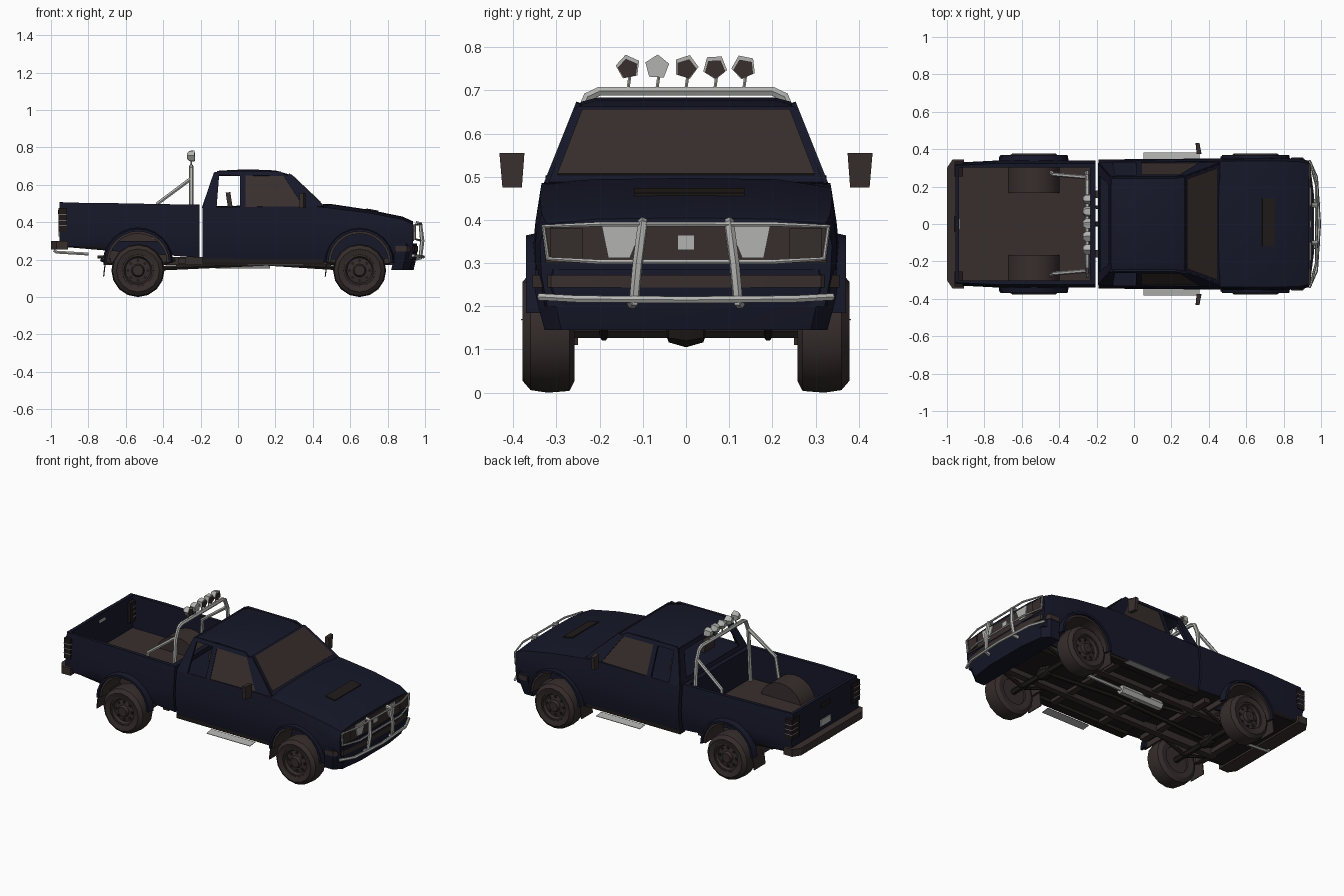
import bpy, bmesh, math
from mathutils import Vector, Matrix

old = bpy.data.objects.get("Cube")
if old:
    bpy.data.objects.remove(old)


def material(name, r, g, b):
    m = bpy.data.materials.new(name)
    m.use_nodes = True
    m.diffuse_color = (r, g, b, 1)
    m.node_tree.nodes["Principled BSDF"].inputs["Base Color"].default_value = (r, g, b, 1)
    return m


NAVY = material("navy paint", .008, .009, .022)
BROWN = material("brown trim", .039, .028, .026)
RUBBER = material("tyre rubber", .036, .026, .025)
DARK = material("dark underside", .014, .011, .010)
CHROME = material("chrome", .45, .45, .44)
LAMP = material("tail lamp", .014, .009, .010)
parts = []


def mesh(name, verts, faces, mat):
    bm = bmesh.new()
    vs = [bm.verts.new(v) for v in verts]
    for f in faces:
        bm.faces.new([vs[i] for i in f])
    bmesh.ops.recalc_face_normals(bm, faces=bm.faces)
    me = bpy.data.meshes.new(name)
    bm.to_mesh(me)
    bm.free()
    me.materials.append(mat)
    ob = bpy.data.objects.new(name, me)
    bpy.context.collection.objects.link(ob)
    parts.append(ob)
    return ob


def loft(name, rings, mat, loop=False):
    """Skin rings of equal point count; cap the ends unless looped."""
    n, k = len(rings[0]), len(rings)
    faces = [(i * n + j, i * n + (j + 1) % n, (i + 1) % k * n + (j + 1) % n, (i + 1) % k * n + j)
             for i in range(k if loop else k - 1) for j in range(n)]
    if not loop:
        faces += [tuple(range(n)), tuple(range((k - 1) * n, k * n))]
    return mesh(name, [p for r in rings for p in r], faces, mat)


def box(name, x, y, z, mat, tilt=0):
    """Box from (min, max) ranges, optionally pitched about its centre."""
    ob = loft(name, [[(x[0], y[0], c), (x[1], y[0], c), (x[1], y[1], c), (x[0], y[1], c)] for c in z], mat)
    if tilt:
        c = Vector((sum(x) / 2, sum(y) / 2, sum(z) / 2))
        ob.data.transform(Matrix.Translation(c) @ Matrix.Rotation(tilt, 4, 'Y') @ Matrix.Translation(-c))
    return ob


def plate(name, pts, mat, thick=.008):
    """Flat polygon thickened on both sides along its normal."""
    v = [Vector(p) for p in pts]
    n = (v[1] - v[0]).cross(v[2] - v[0]).normalized() * thick / 2
    return loft(name, [[p - n for p in v], [p + n for p in v]], mat)


def lathe(name, x, z, profile, mat, seg=16):
    """Closed (y, radius) profile spun about a sideways axis."""
    rings = []
    for i in range(seg):
        a = math.tau * i / seg
        rings.append([(x + r * math.cos(a), y, z + r * math.sin(a)) for y, r in profile])
    return loft(name, rings, mat, True)


def arch(name, x, z, r0, r1, y0, y1, mat, lip=1, seg=12):
    """Half ring over a wheel; lip narrows its outer end."""
    rings = []
    for i in range(seg + 1):
        c, s = math.cos(math.pi * i / seg), math.sin(math.pi * i / seg)
        rings.append([(x + r * c, y, z + r * s)
                      for r, y in ((r0, y0), (r1, y0), (r0 + (r1 - r0) * lip, y1), (r0, y1))])
    return loft(name, rings, mat)


def tube(name, pts, r, mat, closed=False):
    cu = bpy.data.curves.new(name, 'CURVE')
    cu.dimensions, cu.bevel_depth, cu.bevel_resolution, cu.use_fill_caps = '3D', r, 1, True
    sp = cu.splines.new('POLY')
    sp.points.add(len(pts) - 1)
    for p, q in zip(sp.points, pts):
        p.co = (*q, 1)
    sp.use_cyclic_u = closed
    cu.materials.append(mat)
    ob = bpy.data.objects.new(name, cu)
    bpy.context.collection.objects.link(ob)
    bpy.ops.object.select_all(action='DESELECT')
    ob.select_set(True)
    bpy.context.view_layer.objects.active = ob
    bpy.ops.object.convert(target='MESH')
    parts.append(bpy.context.view_layer.objects.active)


def cut(ob, cutter):
    mod = ob.modifiers.new("cut", 'BOOLEAN')
    mod.operation, mod.solver, mod.object = 'DIFFERENCE', 'EXACT', cutter
    bpy.context.view_layer.objects.active = ob
    bpy.ops.object.modifier_apply(modifier=mod.name)
    parts.remove(cutter)
    bpy.data.objects.remove(cutter)


def body_ring(x, top, edge, w, low):
    half = [(w * .6, top - .003), (w * .955, edge), (w * .985, (edge + .34) / 2),
            (w, .34), (w * .99, .27), (w * .95, low)]
    return [(x, 0, top)] + [(x, y, z) for y, z in half] + [(x, -y, z) for y, z in half[::-1]]


WHEELS = {"rear": -.535, "front": .65}
SIDES = {"left": 1, "right": -1}

# Cab and hood body, pickup bed
cab = loft("cab_body", [body_ring(*s) for s in (
    (-.19, .485, .48, .345, .2), (.4, .495, .485, .35, .2), (.5, .497, .475, .352, .2),
    (.7, .467, .45, .354, .2), (.88, .43, .415, .35, .2), (.935, .405, .39, .338, .2))], NAVY)
bed = loft("bed_body", [body_ring(*s) for s in (
    (-.955, .507, .505, .328, .27), (-.72, .505, .503, .34, .25), (-.205, .495, .493, .34, .21))], NAVY)
cut(bed, box("bed_cutter", (-.935, -.235), (-.302, .302), (.3, .7), NAVY))
for ob, x in ((bed, WHEELS["rear"]), (cab, WHEELS["front"])):
    for s in SIDES.values():
        cut(ob, lathe("arch_cutter", x, .185, [(.19 * s, .001), (.19 * s, .165), (.5 * s, .165), (.5 * s, .001)], NAVY, 24))
for ob in (cab, bed):
    ob.data.materials.append(BROWN)
    ob.data.materials.append(DARK)
    for p in ob.data.polygons:
        if p.normal.z < -.7:
            p.material_index = 2
        elif p.normal.z > .9 and p.center.z < .32:
            p.material_index = 1


# Front bumper with a brown strip, grille, hood vent
def bumper_ring(z, k):
    half = [(.84, .352), (.9, .352), (.94, .31), (.96, .15)]
    half = [(x - .3 * (1 - k), y * k) for x, y in half]
    return [(x, y, z) for x, y in half] + [(x, -y, z) for x, y in half[::-1]]


loft("front_bumper", [bumper_ring(*s) for s in ((.145, .93), (.21, .98), (.25, 1), (.285, .99))], NAVY)
loft("bumper_strip", [bumper_ring(z, 1.008) for z in (.243, .272)], BROWN)
box("grille", (.9, .94), (-.325, .325), (.3, .388), BROWN)
box("grille_badge", (.94, .946), (-.02, .02), (.33, .365), CHROME)
box("hood_vent", (.685, .75), (-.12, .135), (.461, .468), DARK, .18)


# Cab greenhouse: pillars and panes lie on a leaning side plane
def lean(s, pts):
    return [(x, s * (.325 - (z - .48) * .4), z) for x, z in pts]


SIDE_PANELS = {
    "rear_pillar": ([(-.19, .475), (-.115, .475), (-.1, .665), (-.125, .665)], NAVY),
    "middle_pillar": ([(.01, .475), (.04, .475), (.04, .665), (.01, .665)], NAVY),
    "roof_rail": ([(-.125, .65), (.265, .645), (.225, .67), (-.11, .672)], NAVY),
    "windshield_pillar": ([(.355, .475), (.46, .485), (.28, .655), (.245, .645)], NAVY),
    "door_window": ([(.04, .475), (.355, .475), (.245, .645), (.04, .65)], BROWN)}
for side, s in SIDES.items():
    for name, (pts, mat) in SIDE_PANELS.items():
        plate(f"{side}_{name}", lean(s, pts), mat, .006 if mat is BROWN else .012)
    box(f"{side}_headrest", (-.06, -.035), sorted((s * .1, s * .2)), (.48, .56), BROWN, -.15)
roof = []
for x, z, w in ((-.125, .662, .25), (-.1, .676, .245), (.05, .683, .244), (.2, .677, .243), (.285, .652, .252)):
    roof.append([(x, -w, z - .01), (x, -w * .85, z), (x, w * .85, z), (x, w, z - .01),
                 (x, w * .85, z - .016), (x, -w * .85, z - .016)])
loft("roof", roof, NAVY)


def front_pane(low, high, z0, z1):
    return [(.455 - (z - .488) * 1.06, y, z) for y, z in ((-low, z0), (low, z0), (high, z1), (-high, z1))]


plate("windshield_frame", front_pane(.318, .252, .485, .66), NAVY, .006)
plate("windshield", front_pane(.298, .24, .502, .652), BROWN, .014)


def back(u, v):
    return (-.19 + .065 * v, u * (.325 - .075 * v), .475 + .19 * v)


for s in (1, -1):
    plate("rear_window_post", [back(s, 0), back(s, 1), back(s * .82, 1), back(s * .82, 0)], NAVY)
plate("rear_window_sill", [back(-1, 0), back(1, 0), back(1, .15), back(-1, .15)], NAVY)
plate("rear_window_header", [back(-1, .88), back(1, .88), back(1, 1), back(-1, 1)], NAVY)

# Wheels, arches and everything else that repeats on both sides
for side, s in SIDES.items():
    for end, x in WHEELS.items():
        tag = f"{end}_{side}_"
        lathe(tag + "tyre", x, .142, [(s * y, r) for y, r in (
            (.262, .08), (.258, .115), (.27, .138), (.32, .142), (.36, .136), (.378, .115), (.37, .085), (.32, .08))], RUBBER)
        lathe(tag + "rim", x, .142, [(s * y, r) for y, r in (
            (.275, .001), (.275, .084), (.366, .088), (.366, .076), (.35, .068), (.355, .035), (.372, .028), (.372, .001))], RUBBER)
        for i in range(8):
            a = math.tau * i / 8
            lathe(tag + "rim_hole", x + .054 * math.cos(a), .142 + .054 * math.sin(a),
                  [(s * y, r) for y, r in ((.345, .001), (.345, .009), (.3555, .009), (.3555, .001))], DARK, 6)
        arch(tag + "flare", x, .185, .166, .188, s * .33, s * .37, NAVY, .6)
        arch(tag + "wheel_well", x, .185, .154, .167, s * .175, s * .355, BROWN)
        arch(tag + "well_wall", x, .185, .001, .166, s * .172, s * .18, BROWN)
        box(tag + "mud_flap", (x - .178, x - .172), sorted((s * .25, s * .36)), (.11, .25), RUBBER, .12)
        tube(tag + "leaf_spring", [(x - .2, s * .19, .2), (x, s * .19, .13), (x + .2, s * .19, .2)], .01, DARK)
    arch(f"{side}_bed_hump", WHEELS["rear"], .255, .135, .145, s * .17, s * .302, BROWN)
    arch(f"{side}_bed_hump_wall", WHEELS["rear"], .255, .001, .145, s * .165, s * .17, BROWN)
    loft(f"{side}_mirror", [[(.335, s * a, z), (.36, s * a, z), (.35, s * b, z), (.33, s * b, z)]
                            for a, b, z in ((.38, .425, .475), (.374, .432, .555))], BROWN)
    plate(f"{side}_side_step", [(.05, s * .33, .175), (.35, s * .33, .175), (.35, s * .382, .169), (.05, s * .382, .169)],
          CHROME, .003)
    box(f"{side}_sill", (-.19, .46), sorted((s * .28, s * .33)), (.18, .205), DARK)
    box(f"{side}_frame_rail", (-.72, .86), sorted((s * .14, s * .18)), (.17, .215), RUBBER)
    box(f"{side}_tail_lamp", (-.961, -.915), sorted((s * .255, s * .335)), (.35, .475), LAMP)
    for z in (.38, .41, .44):
        box(f"{side}_tail_lamp_divider", (-.963, -.913), sorted((s * .275, s * .337)), (z, z + .003), CHROME)
    box(f"{side}_headlamp", (.938, .945), sorted((s * .24, s * .315)), (.31, .38), RUBBER)
    plate(f"{side}_indicator", [(.942, s * y, z) for y, z in ((.1, .385), (.195, .385), (.18, .312), (.13, .312))], CHROME)
    tube(f"{side}_bull_bar_upright", [(.95, s * .125, .205), (.975, s * .12, .21), (.985, s * .112, .3), (.975, s * .1, .39),
                                      (.95, s * .1, .395)], .012, CHROME)
    tube(f"{side}_roll_bar_stay", [(-.255, s * .25, .63), (-.43, s * .265, .5), (-.45, s * .28, .31)], .011, CHROME)

# Bull bar
tube("bull_bar_frame", [(.945, -.33, .385), (.975, -.2, .39), (.98, .2, .39), (.945, .33, .385),
                        (.945, .32, .31), (.975, .2, .303), (.975, -.2, .303), (.945, -.32, .31)], .006, CHROME, True)
tube("bull_bar_lower", [(.935, -.34, .222), (.975, -.25, .217), (.991, 0, .215), (.975, .25, .217), (.935, .34, .222)],
     .009, CHROME)

# Roll bar with five lamps
hoop = [(.275, .3), (.255, .62), (.228, .685), (.2, .698)]
tube("roll_bar", [(-.25, y, z) for y, z in hoop] + [(-.25, -y, z) for y, z in hoop[::-1]], .012, CHROME)
for i in range(-2, 3):
    y = i * .067
    tube("lamp_stem", [(-.25, y, .705), (-.25, y + .005, .74)], .004, CHROME)
    rings = [[(x, y + r * math.cos(a + i), .754 + r * math.sin(a + i)) for a in [math.tau * j / 5 for j in range(5)]]
             for x, r in ((-.272, .016), (-.258, .028), (-.232, .029))]
    loft("roof_lamp", rings, CHROME)
    if i != -1:
        loft("roof_lamp_lens", [[(x, y + (q - y) * .85, .75 + (z - .754) * .8) for _, q, z in rings[2]]
                                for x in (-.234, -.229)], BROWN)

# Rear bumper, plate and handles
loft("rear_bumper", [[(-.91, -.345, z), (-.97, -.345, z), (-1, -.3, z), (-1, .3, z), (-.97, .345, z), (-.91, .345, z)]
                     for z in (.255, .3)], BROWN)
box("number_plate", (-.961, -.953), (-.05, .05), (.325, .365), CHROME)
box("tailgate_handle", (-.962, -.954), (-.045, .045), (.44, .465), DARK)
box("tailgate_latch", (-.936, -.931), (-.03, .03), (.455, .47), CHROME)
tube("tow_hitch", [(-.8, 0, .23), (-.97, 0, .24), (-.985, 0, .25)], .009, CHROME)

# Chassis: axles, cross members, drive shaft, exhaust
for end, x in WHEELS.items():
    tube(f"{end}_axle", [(x, -.3, .142), (x, .3, .142)], .018, DARK)
    lathe(f"{end}_differential", x, .145, [(-.05, .001), (-.04, .03), (0, .042), (.04, .03), (.05, .001)], DARK, 10)
for x in (-.7, -.3, .0, .35, .8):
    box("cross_member", (x - .02, x + .02), (-.28, .28), (.18, .21), RUBBER)
tube("drive_shaft", [(-.5, 0, .15), (.15, .0, .18), (.62, 0, .15)], .014, DARK)
tube("exhaust_pipe", [(-.12, .085, .178), (-.35, .1, .19), (-.5, .22, .21), (-.75, .22, .215)], .009, BROWN)
tube("muffler", [(-.12, .085, .178), (.17, .085, .178)], .028, CHROME)
tube("exhaust_front_pipe", [(.17, .085, .178), (.42, .09, .178)], .011, CHROME)

# Soft shading with crisp edges
bpy.ops.object.select_all(action='DESELECT')
for ob in parts:
    ob.select_set(True)
bpy.context.view_layer.objects.active = cab
bpy.ops.object.shade_smooth_by_angle(angle=math.radians(32))
